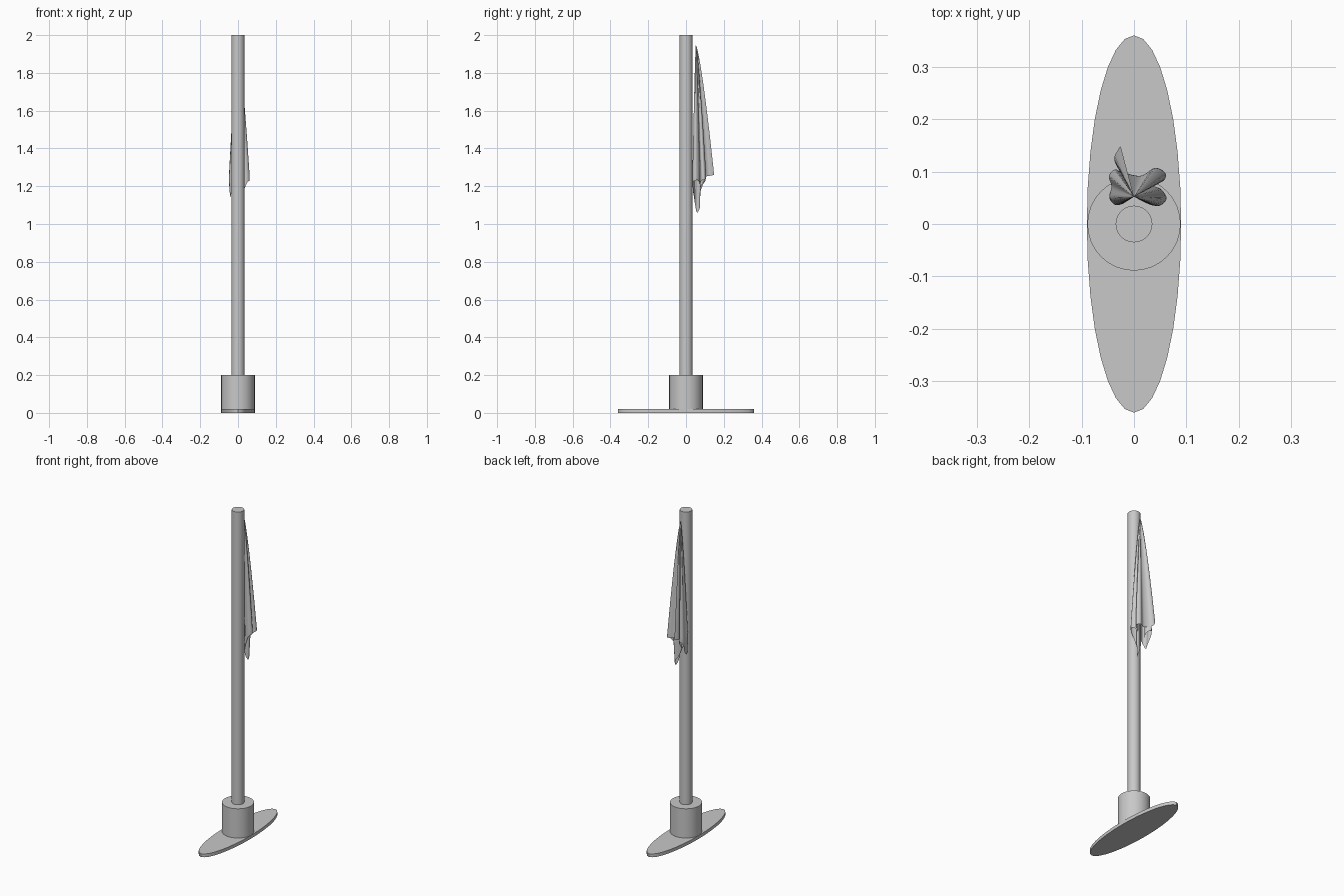
import bpy, math
from mathutils import Vector

if "Cube" in bpy.data.objects:
    bpy.data.objects.remove(bpy.data.objects["Cube"])

grey = bpy.data.materials.new("plain grey")
grey.diffuse_color = (0.58, 0.58, 0.58, 1)
grey.use_nodes = True
grey.node_tree.nodes["Principled BSDF"].inputs["Base Color"].default_value = grey.diffuse_color


def finish(ob, name):
    ob.name = name
    ob.data.materials.append(grey)
    bpy.ops.object.select_all(action='DESELECT')
    ob.select_set(True)
    bpy.context.view_layer.objects.active = ob
    bpy.ops.object.shade_smooth_by_angle(angle=math.radians(40))


def cylinder(name, rx, ry, z0, z1):
    bpy.ops.mesh.primitive_cylinder_add(vertices=32, radius=1, depth=z1 - z0,
                                        location=(0, 0, (z0 + z1) / 2))
    ob = bpy.context.object
    ob.scale = (rx, ry, 1)
    bpy.ops.object.transform_apply(location=False, rotation=False, scale=True)
    finish(ob, name)


# Stand: oval foot, collar and pole
cylinder("oval_foot", 0.09, 0.36, 0.0, 0.02)
cylinder("collar", 0.089, 0.089, 0.005, 0.2)
cylinder("pole", 0.035, 0.035, 0.19, 2.0)

# Limp flag pinned at one corner: folded hem as (x, y, drop below the pin)
hem = [(-.026, .150, .69), (-.038, .125, .695), (-.024, .102, .70),
       (.012, .092, .71), (.040, .107, .71), (.060, .097, .715),
       (.056, .082, .72), (.034, .075, .74), (.052, .066, .72),
       (.062, .048, .72), (.045, .034, .74), (.014, .046, .84),
       (.034, .060, .89), (.030, .078, .86), (.006, .064, .83),
       (-.014, .043, .77), (-.034, .036, .78), (-.047, .050, .81),
       (-.043, .072, .79), (-.048, .092, .74), (-.034, .104, .72),
       (-.014, .085, .74), (-.020, .066, .78)]
pin = Vector((0.0, 0.052, 1.95))


def hem_point(t):
    # Catmull-Rom curve through the hem points
    i = min(int(t), len(hem) - 2)
    f = t - i
    a, b, c, d = [Vector(hem[max(0, min(len(hem) - 1, i + k))])
                  for k in (-1, 0, 1, 2)]
    return 0.5 * (2 * b + (c - a) * f + (2 * a - 5 * b + 4 * c - d) * f * f
                  + (3 * b - a - 3 * c + d) * f ** 3)


cols, rows = (len(hem) - 1) * 6 + 1, 40
verts, faces = [], []
for c in range(cols):
    p = hem_point(c / 6)
    for r in range(rows + 1):
        s = r / rows
        drop = p.z * s
        # folds open quickly below the pin, then hang nearly straight
        spread = min(1.0, drop / 0.70) ** 0.75
        if drop > 0.72:
            spread -= (drop - 0.72) * 1.2
        verts.append((pin.x + (p.x - pin.x) * spread,
                      pin.y + (p.y - pin.y) * spread, pin.z - drop))
n = rows + 1
for c in range(cols - 1):
    for r in range(rows):
        a = c * n + r
        if r == 0:
            faces.append((a, a + 1, a + n + 1))
        else:
            faces.append((a, a + 1, a + n + 1, a + n))
mesh = bpy.data.meshes.new("flag")
mesh.from_pydata(verts, [], faces)
flag = bpy.data.objects.new("flag", mesh)
bpy.context.collection.objects.link(flag)
finish(flag, "limp_flag")
